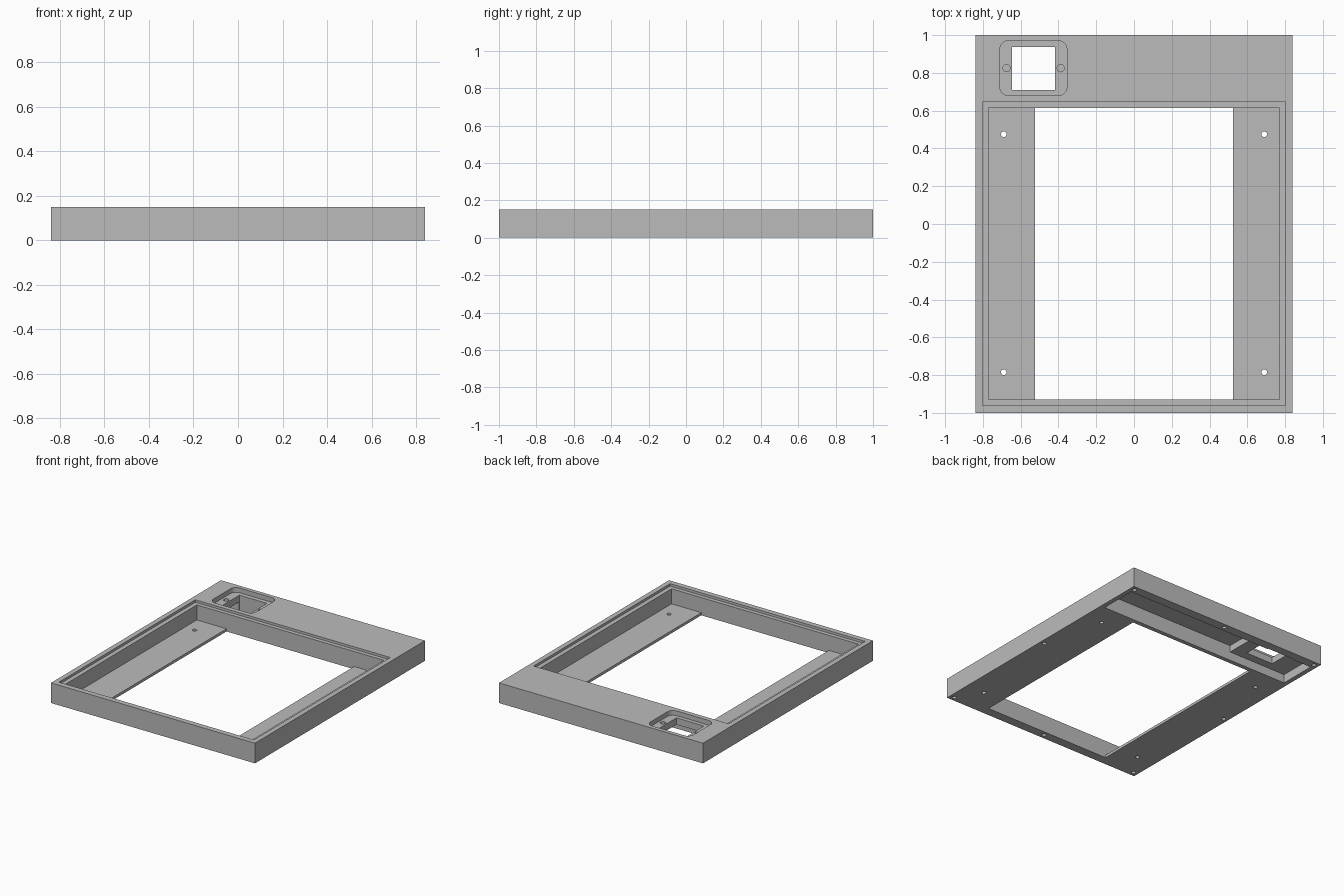
import bpy, bmesh
from mathutils import Matrix, Vector

default = bpy.data.objects.get("Cube")
if default:
    bpy.data.objects.remove(default, do_unlink=True)

grey = bpy.data.materials.new("plain grey")
grey.use_nodes = True
colour = (0.5, 0.5, 0.5, 1)
grey.diffuse_color = colour
grey.node_tree.nodes["Principled BSDF"].inputs["Base Color"].default_value = colour

HEIGHT = 0.15
OVER = 0.1  # how far cutters overshoot the surface


def finish(name, bm):
    bmesh.ops.recalc_face_normals(bm, faces=bm.faces)
    mesh = bpy.data.meshes.new(name)
    bm.to_mesh(mesh)
    bm.free()
    mesh.materials.append(grey)
    obj = bpy.data.objects.new(name, mesh)
    bpy.context.collection.objects.link(obj)
    return obj


def box(name, x0, x1, y0, y1, z0, z1, radius=0):
    bm = bmesh.new()
    bmesh.ops.create_cube(bm, size=1)
    for v in bm.verts:
        v.co = Vector((x1 if v.co.x > 0 else x0,
                       y1 if v.co.y > 0 else y0,
                       z1 if v.co.z > 0 else z0))
    if radius:
        upright = [e for e in bm.edges
                   if abs(e.verts[0].co.z - e.verts[1].co.z) > 1e-4]
        bmesh.ops.bevel(bm, geom=upright, offset=radius, segments=6,
                        profile=0.5, affect='EDGES')
    return finish(name, bm)


def extrusion(name, profile, y0, y1):
    """Profile of x, z points pushed along y."""
    bm = bmesh.new()
    face = bm.faces.new([bm.verts.new((x, y0, z)) for x, z in profile])
    new = bmesh.ops.extrude_face_region(bm, geom=[face])["geom"]
    bmesh.ops.translate(bm, vec=(0, y1 - y0, 0),
                        verts=[g for g in new if isinstance(g, bmesh.types.BMVert)])
    return finish(name, bm)


def drill(name, x, y, z0, z1, radius):
    bm = bmesh.new()
    bmesh.ops.create_cone(bm, cap_ends=True, segments=24, radius1=radius,
                          radius2=radius, depth=z1 - z0,
                          matrix=Matrix.Translation((x, y, (z0 + z1) / 2)))
    return finish(name, bm)


def cut(body, cutter):
    cutter.hide_render = True
    mod = body.modifiers.new("cut", 'BOOLEAN')
    mod.operation = 'DIFFERENCE'
    mod.solver = 'EXACT'
    mod.object = cutter
    bpy.context.view_layer.objects.active = body
    bpy.ops.object.modifier_apply(modifier=mod.name)
    bpy.data.objects.remove(cutter, do_unlink=True)


# Solid slab that becomes the frame
frame = box("panel_frame", -0.84, 0.84, -1, 1, 0, HEIGHT)
top = HEIGHT + OVER

# Main well: wide above the side flanges, narrow through the floor
floor, wide, narrow = 0.02, 0.77, 0.525
cut(frame, extrusion("well", [
    (-narrow, -OVER), (narrow, -OVER), (narrow, floor), (wide, floor),
    (wide, top), (-wide, top), (-wide, floor), (-narrow, floor)], -0.93, 0.615))

# Shallow ledge around the well
cut(frame, box("ledge", -0.803, 0.803, -0.96, 0.645, 0.132, top))

# Hollow under the rear deck, shallower below the socket pocket
side, step = 0.805, -0.32
cut(frame, extrusion("rear_hollow", [
    (-side, -OVER), (side, -OVER), (side, 0.115), (step, 0.115),
    (step, 0.065), (-side, 0.065)], 0.647, 0.93))

# Rounded socket pocket with a square window and two blind screw holes
cut(frame, box("pocket", -0.71, -0.355, 0.68, 0.97, 0.115, top, 0.045))
cut(frame, box("window", -0.645, -0.418, 0.71, 0.937, -OVER, top))
for x in (-0.675, -0.388):
    cut(frame, drill("pocket_hole", x, 0.825, 0.08, top, 0.019))

# Through holes in the side flanges
for x in (-0.69, 0.69):
    for y in (-0.785, 0.475):
        cut(frame, drill("flange_hole", x, y, -OVER, 0.06, 0.015))

# Blind screw holes around the underside rim
for i in (-1, 0, 1):
    for j in (-1, 0, 1):
        if i or j:
            cut(frame, drill("rim_hole", i * 0.805, j * 0.965, -OVER, 0.06, 0.015))
